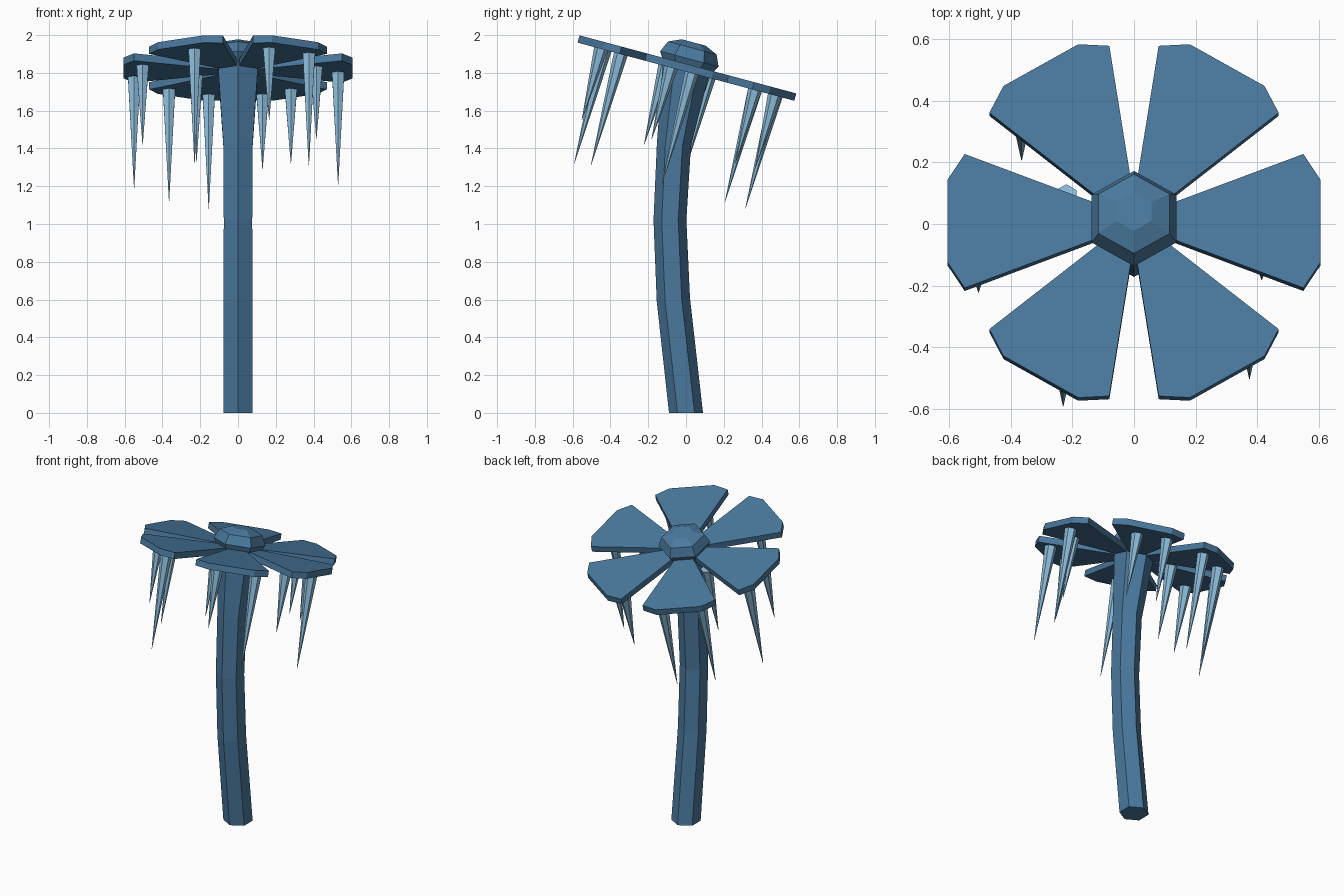
import bpy, bmesh, math
from mathutils import Matrix, Vector

if "Cube" in bpy.data.objects:
    bpy.data.objects.remove(bpy.data.objects["Cube"])

def material(name, rgb):
    m = bpy.data.materials.new(name)
    m.diffuse_color = (*rgb, 1)
    m.use_nodes = True
    m.node_tree.nodes["Principled BSDF"].inputs["Base Color"].default_value = m.diffuse_color
    return m

deep_blue = material("deep blue", (0.068, 0.19, 0.34))
ice_blue = material("pale ice blue", (0.26, 0.50, 0.70))

# Flower head frame: tilted down towards the back
TILT = math.radians(-15)
HEAD = Matrix.Translation((0, 0.01, 1.845)) @ Matrix.Rotation(TILT, 4, 'X')

def loft(name, rings, mat, matrix=Matrix()):
    """Join a series of equal-length point rings into a closed solid."""
    bm = bmesh.new()
    loops = [[bm.verts.new(matrix @ Vector(p)) for p in r] for r in rings]
    n = len(loops[0])
    for a, b in zip(loops, loops[1:]):
        for i in range(n):
            j = (i + 1) % n
            bm.faces.new((a[i], a[j], b[j], b[i]))
    bm.faces.new(loops[0][::-1])
    bm.faces.new(loops[-1])
    bmesh.ops.recalc_face_normals(bm, faces=bm.faces)
    me = bpy.data.meshes.new(name)
    bm.to_mesh(me)
    bm.free()
    me.materials.append(mat)
    ob = bpy.data.objects.new(name, me)
    bpy.context.collection.objects.link(ob)
    return ob

def hexagon(r, z=0, cx=0, cy=0, slope=0):
    pts = []
    for i in range(6):
        a = math.radians(90 + 60 * i)
        y = r * math.sin(a)
        pts.append((cx + r * math.cos(a), cy + y, z + slope * y))
    return pts

# Curved hexagonal stem, flaring into the head
stem_path = [(0.0, 0.0, 0.09, 0), (-0.067, 0.6, 0.088, 0.1),
             (-0.085, 1.02, 0.087, 0), (-0.064, 1.42, 0.09, -0.1),
             (0.0, 1.825, 0.122, -0.268)]
loft("stem", [hexagon(r, z, 0, y, s) for y, z, r, s in stem_path], deep_blue)

# Faceted flower centre
hub = [(0.13, -0.02), (0.16, 0.03), (0.133, 0.09), (0.065, 0.12)]
loft("flower_centre", [hexagon(r, h) for r, h in hub], deep_blue, HEAD)

# Six flat petals with clipped outer corners
half = [(0.02, 0.02), (0.55, 0.225), (0.605, 0.14)]
outline = half + [(x, -y) for x, y in reversed(half)]
for i in range(6):
    turn = Matrix.Rotation(math.radians(60 * i), 4, 'Z')
    loft(f"petal_{i + 1}", [[(x, y, h) for x, y in outline] for h in (-0.04, 0)],
         deep_blue, HEAD @ turn)

# Icicles hanging under the petals: x, y at the base, height of the tip
icicles = [(-0.55, 0.12, 1.19), (-0.505, -0.11, 1.42), (-0.365, 0.365, 1.12),
           (-0.23, -0.43, 1.32), (-0.155, 0.475, 1.08), (0.13, 0.47, 1.29),
           (0.165, -0.45, 1.55), (0.28, 0.365, 1.32), (0.375, -0.345, 1.31),
           (0.415, -0.08, 1.45), (0.53, 0.03, 1.21), (-0.22, 0.09, 1.33)]
for i, (x, y, tip) in enumerate(icicles):
    v = (y - 0.0) / math.cos(TILT)
    base_z = (HEAD @ Vector((x, v, -0.03))).z
    length = (base_z - tip) / math.cos(TILT)
    r = 0.038
    loft(f"icicle_{i + 1}", [hexagon(r, -0.03, x, v),
                             hexagon(0.001, -0.03 - length, x, v)],
         ice_blue, HEAD)
